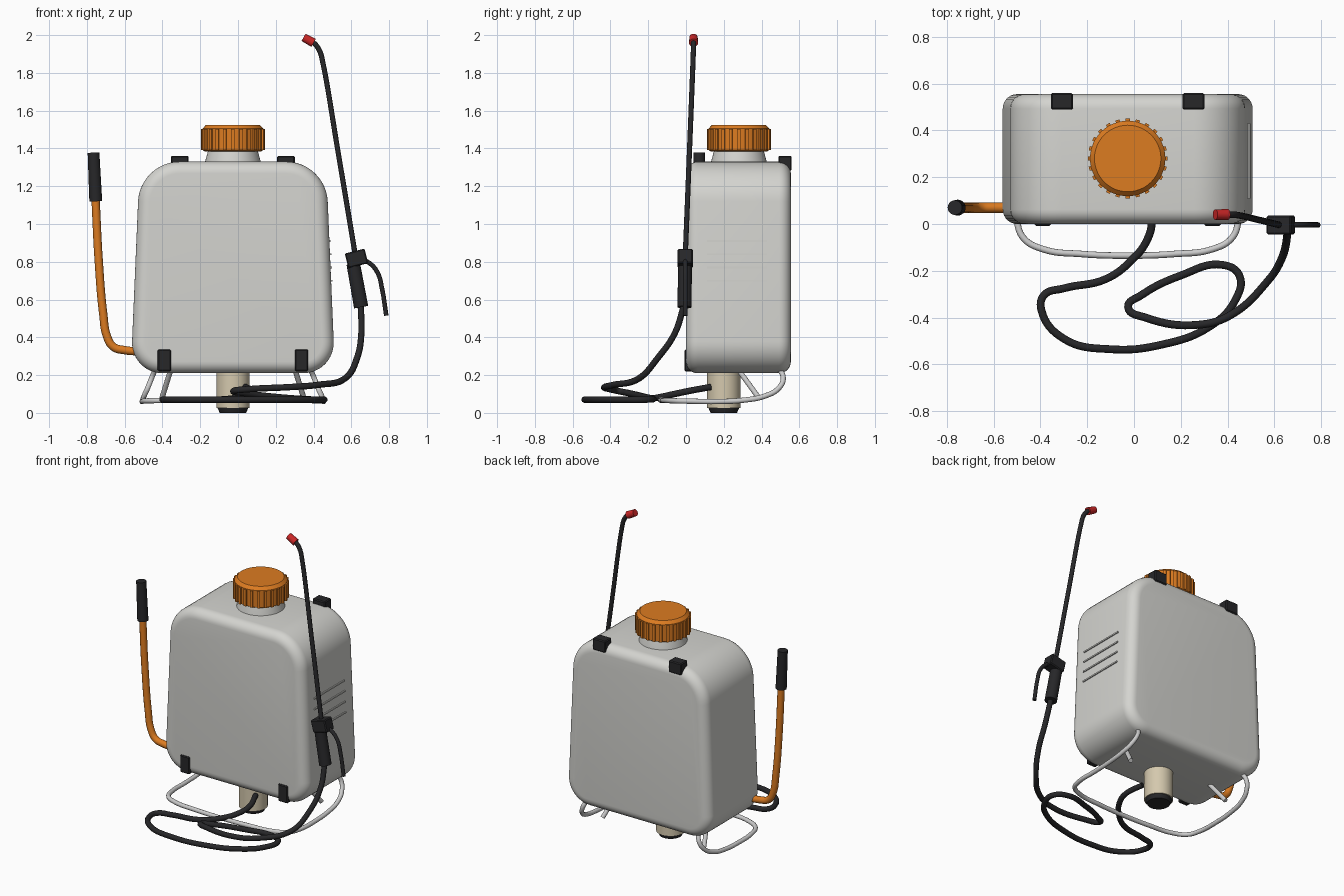
import bpy, bmesh, math
from mathutils import Vector, Matrix

if "Cube" in bpy.data.objects:
    bpy.data.objects.remove(bpy.data.objects["Cube"])

CX = -0.027  # tank centre line


def material(name, col):
    m = bpy.data.materials.new(name)
    m.diffuse_color = (*col, 1)
    m.use_nodes = True
    m.node_tree.nodes["Principled BSDF"].inputs["Base Color"].default_value = m.diffuse_color
    return m


BLACK = material("black", (0.02, 0.02, 0.022))
ORANGE = material("orange", (0.72, 0.2, 0.015))
RED = material("red", (0.6, 0.02, 0.02))
CREAM = material("cream", (0.66, 0.58, 0.42))
WHITE = material("off_white", (0.66, 0.66, 0.63))


def finish(ob, mat=None, smooth=True):
    if mat:
        ob.data.materials.append(mat)
    bpy.ops.object.select_all(action='DESELECT')
    ob.select_set(True)
    bpy.context.view_layer.objects.active = ob
    if ob.type == 'CURVE':
        bpy.ops.object.convert(target='MESH')
    if smooth:
        bpy.ops.object.shade_smooth_by_angle(angle=math.radians(35))
    return bpy.context.object


def from_bm(name, bm, mat=None, smooth=True):
    bmesh.ops.recalc_face_normals(bm, faces=bm.faces[:])
    me = bpy.data.meshes.new(name)
    bm.to_mesh(me)
    bm.free()
    ob = bpy.data.objects.new(name, me)
    bpy.context.collection.objects.link(ob)
    return finish(ob, mat, smooth)


def tube(name, pts, r, mat=None):
    cu = bpy.data.curves.new(name, 'CURVE')
    cu.dimensions = '3D'
    cu.bevel_depth, cu.bevel_resolution, cu.resolution_u = r, 4, 8
    cu.use_fill_caps = True
    sp = cu.splines.new('BEZIER')
    sp.bezier_points.add(len(pts) - 1)
    for bp, p in zip(sp.bezier_points, pts):
        bp.co = p
        bp.handle_left_type = bp.handle_right_type = 'AUTO'
    ob = bpy.data.objects.new(name, cu)
    bpy.context.collection.objects.link(ob)
    return finish(ob, mat)


def lathe(name, profile, x, y, mat, n=48):
    # profile of (radius, z), capped at both ends
    bm = bmesh.new()
    rings = [[bm.verts.new((x + r * math.cos(2 * math.pi * i / n),
                            y + r * math.sin(2 * math.pi * i / n), z)) for i in range(n)]
             for r, z in profile]
    for a, b in zip(rings, rings[1:]):
        for i in range(n):
            bm.faces.new((a[i], a[(i + 1) % n], b[(i + 1) % n], b[i]))
    bm.faces.new(rings[0])
    bm.faces.new(rings[-1])
    return from_bm(name, bm, mat)


def rod(name, p, q, r1, r2, mat):
    p, q = Vector(p), Vector(q)
    rot = (q - p).to_track_quat('Z', 'Y').to_matrix().to_4x4()
    bm = bmesh.new()
    bmesh.ops.create_cone(bm, cap_ends=True, segments=24, radius1=r1, radius2=r2,
                          depth=(q - p).length, matrix=Matrix.Translation((p + q) / 2) @ rot)
    return from_bm(name, bm, mat)


def box(name, c, size, mat, tilt=0, bevel=0.006):
    bm = bmesh.new()
    bmesh.ops.create_cube(bm, size=1, matrix=Matrix.Translation(c)
                          @ Matrix.Rotation(tilt, 4, 'Y') @ Matrix.Diagonal((*size, 1)))
    if bevel:
        bmesh.ops.bevel(bm, geom=bm.edges[:], offset=bevel, segments=1, affect='EDGES')
    return from_bm(name, bm, mat, False)


# Tank: tapered slab with large corner rounds, then softened front and back rims
bm = bmesh.new()
outline = [(-0.541, 0.21), (0.541, 0.21), (0.493, 1.33), (-0.493, 1.33)]
face = bm.faces.new([bm.verts.new((CX + x, 0, z)) for x, z in outline])
new = bmesh.ops.extrude_face_region(bm, geom=[face])["geom"]
bmesh.ops.translate(bm, verts=[v for v in new if isinstance(v, bmesh.types.BMVert)], vec=(0, 0.555, 0))
for top, radius in ((False, 0.17), (True, 0.21)):
    edges = [e for e in bm.edges if abs(e.verts[0].co.y - e.verts[1].co.y) > 0.5
             and abs(e.verts[0].co.z - (1.33 if top else 0.21)) < 1e-4
             and abs(abs(e.verts[0].co.x - CX) - (0.493 if top else 0.541)) < 1e-4]
    bmesh.ops.bevel(bm, geom=edges, offset=radius, segments=12, profile=0.5, affect='EDGES')
rim = [e for e in bm.edges if abs(e.verts[0].co.y - e.verts[1].co.y) < 1e-5]
bmesh.ops.bevel(bm, geom=rim, offset=0.062, segments=7, profile=0.5, affect='EDGES')
from_bm("tank", bm, WHITE)

# Raised level marks on the right side
for i in range(4):
    z = 0.70 + 0.07 * i
    x = CX + 0.541 - 0.048 * (z - 0.21) / 1.12
    box(f"level_mark_{i + 1}", (x, 0.27, z), (0.014, 0.32, 0.009), WHITE, bevel=0)

# Filler neck and ribbed cap
lathe("filler_neck", [(0.15, 1.31), (0.146, 1.335), (0.128, 1.40)], CX, 0.28, WHITE)
lathe("cap", [(0.15, 1.385), (0.161, 1.392), (0.161, 1.505), (0.142, 1.525)], CX, 0.28, ORANGE)
bm = bmesh.new()
for i in range(24):
    m = (Matrix.Translation((CX, 0.28, 1.447)) @ Matrix.Rotation(math.tau * i / 24, 4, 'Z')
         @ Matrix.Translation((0.161, 0, 0)) @ Matrix.Diagonal((0.018, 0.018, 0.112, 1)))
    bmesh.ops.create_cube(bm, size=1, matrix=m)
from_bm("cap_ribs", bm, ORANGE, False)

# Pump cylinder and foot
lathe("pump_cylinder", [(0.088, 0.025), (0.088, 0.24)], CX, 0.20, CREAM)
lathe("pump_foot", [(0.07, 0), (0.083, 0.03), (0.083, 0.034)], CX, 0.20, BLACK)

# Mirrored strap clips and base struts
for side, s in (("left", -1), ("right", 1)):
    box(f"upper_clip_{side}", (CX + s * 0.281, 0.524, 1.322), (0.094, 0.07, 0.078), BLACK)
    box(f"lower_clip_{side}", (CX + s * 0.363, 0.028, 0.278), (0.07, 0.072, 0.116), BLACK)
    tube(f"base_strut_{side}", [(CX + s * 0.33, 0.28, 0.225), (CX + s * 0.375, 0.385, 0.08)], 0.014)

# Base wire loop, one half mirrored to the other
half = [(0.405, 0.485, 0.245), (0.43, 0.515, 0.185), (0.452, 0.49, 0.13), (0.47, 0.42, 0.09),
        (0.478, 0.31, 0.068), (0.48, 0.17, 0.06), (0.474, 0.02, 0.062), (0.445, -0.06, 0.064),
        (0.36, -0.108, 0.066), (0.2, -0.128, 0.067)]
tube("base_wire", [(CX + x, y, z) for x, y, z in half] + [(CX, -0.135, 0.067)]
     + [(CX - x, y, z) for x, y, z in reversed(half)], 0.014)

# Pump lever and grip
tube("pump_lever", [(-0.50, 0.07, 0.325), (-0.60, 0.07, 0.332), (-0.66, 0.07, 0.35), (-0.695, 0.07, 0.41),
                    (-0.713, 0.07, 0.52), (-0.737, 0.07, 0.8), (-0.754, 0.07, 1.13)], 0.022, ORANGE)
rod("lever_grip", (-0.753, 0.07, 1.12), (-0.765, 0.07, 1.378), 0.034, 0.031, BLACK)

# Looped hose
tube("hose", [
    (0.04, 0.13, 0.137), (0.075, 0.01, 0.115), (0.055, -0.07, 0.098), (-0.01, -0.155, 0.08),
    (-0.12, -0.235, 0.07), (-0.3, -0.275, 0.07), (-0.385, -0.305, 0.07), (-0.395, -0.37, 0.07),
    (-0.3, -0.49, 0.07), (-0.1, -0.535, 0.07), (0.12, -0.515, 0.07), (0.32, -0.44, 0.07),
    (0.43, -0.33, 0.07), (0.45, -0.22, 0.07), (0.38, -0.175, 0.072), (0.2, -0.22, 0.085),
    (0.03, -0.305, 0.105), (-0.025, -0.355, 0.115), (0.05, -0.4, 0.125), (0.28, -0.43, 0.137),
    (0.42, -0.385, 0.148), (0.57, -0.245, 0.185), (0.63, -0.15, 0.29), (0.653, -0.06, 0.42),
    (0.65, -0.01, 0.57)], 0.017, BLACK)

# Spray gun: grip, valve block, trigger, wand and nozzle
rod("gun_grip", (0.652, -0.008, 0.56), (0.61, -0.005, 0.79), 0.038, 0.036, BLACK)
box("gun_valve", (0.627, -0.004, 0.818), (0.108, 0.08, 0.08), BLACK, tilt=math.radians(-14))
tube("gun_trigger", [(0.65, -0.004, 0.815), (0.70, -0.004, 0.79), (0.74, -0.004, 0.74), (0.762, -0.004, 0.66),
                     (0.785, -0.004, 0.515)], 0.012, BLACK)
tube("spray_wand", [(0.622, -0.004, 0.83), (0.535, 0.017, 1.35), (0.448, 0.037, 1.86), (0.432, 0.039, 1.917),
                    (0.405, 0.04, 1.955), (0.375, 0.04, 1.974)], 0.014, BLACK)
rod("nozzle", (0.4, 0.04, 1.959), (0.347, 0.04, 1.988), 0.024, 0.022, RED)
